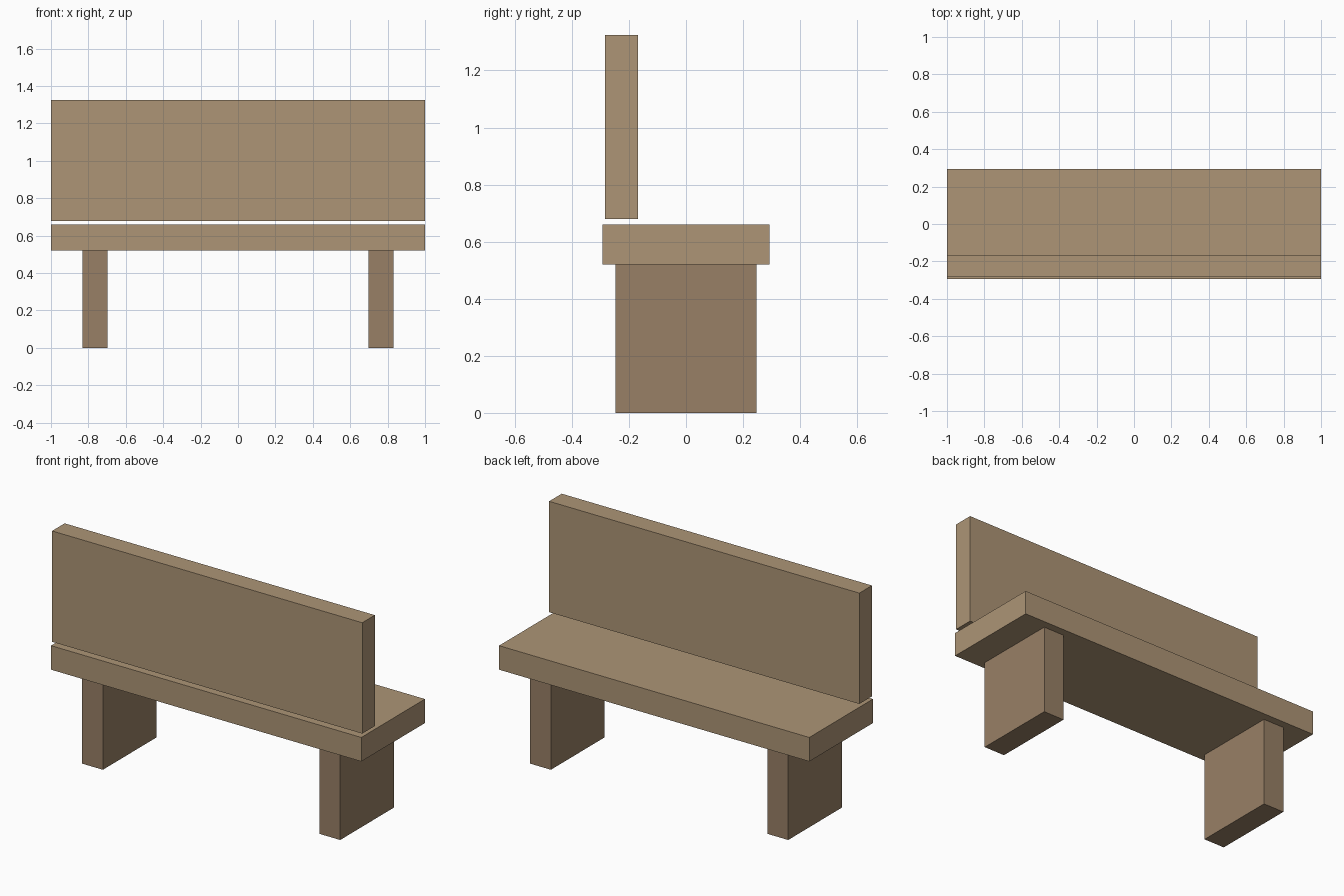
import bpy

if "Cube" in bpy.data.objects:
    bpy.data.objects.remove(bpy.data.objects["Cube"])


def material(name, color):
    mat = bpy.data.materials.new(name)
    mat.diffuse_color = (*color, 1.0)
    mat.use_nodes = True
    mat.node_tree.nodes["Principled BSDF"].inputs["Base Color"].default_value = mat.diffuse_color
    return mat


def box(name, lo, hi, mat):
    """Axis-aligned box between two corners."""
    bpy.ops.mesh.primitive_cube_add(size=1, location=[(a + b) / 2 for a, b in zip(lo, hi)])
    obj = bpy.context.object
    obj.name = name
    obj.scale = [b - a for a, b in zip(lo, hi)]
    bpy.ops.object.transform_apply(location=False, rotation=False, scale=True)
    obj.data.materials.append(mat)
    return obj


light_wood = material("light_wood", (0.417, 0.300, 0.181))
dark_wood = material("dark_wood", (0.314, 0.216, 0.133))

# Seat slab
box("seat", (-1, -0.293, 0.52), (1, 0.293, 0.66), light_wood)

# Backrest board, floating just above the seat
box("backrest", (-1, -0.284, 0.679), (1, -0.168, 1.325), light_wood)

# Slab legs
for side, x in (("left", -0.765), ("right", 0.765)):
    box(f"{side}_leg", (x - 0.067, -0.247, 0), (x + 0.067, 0.247, 0.52), dark_wood)
